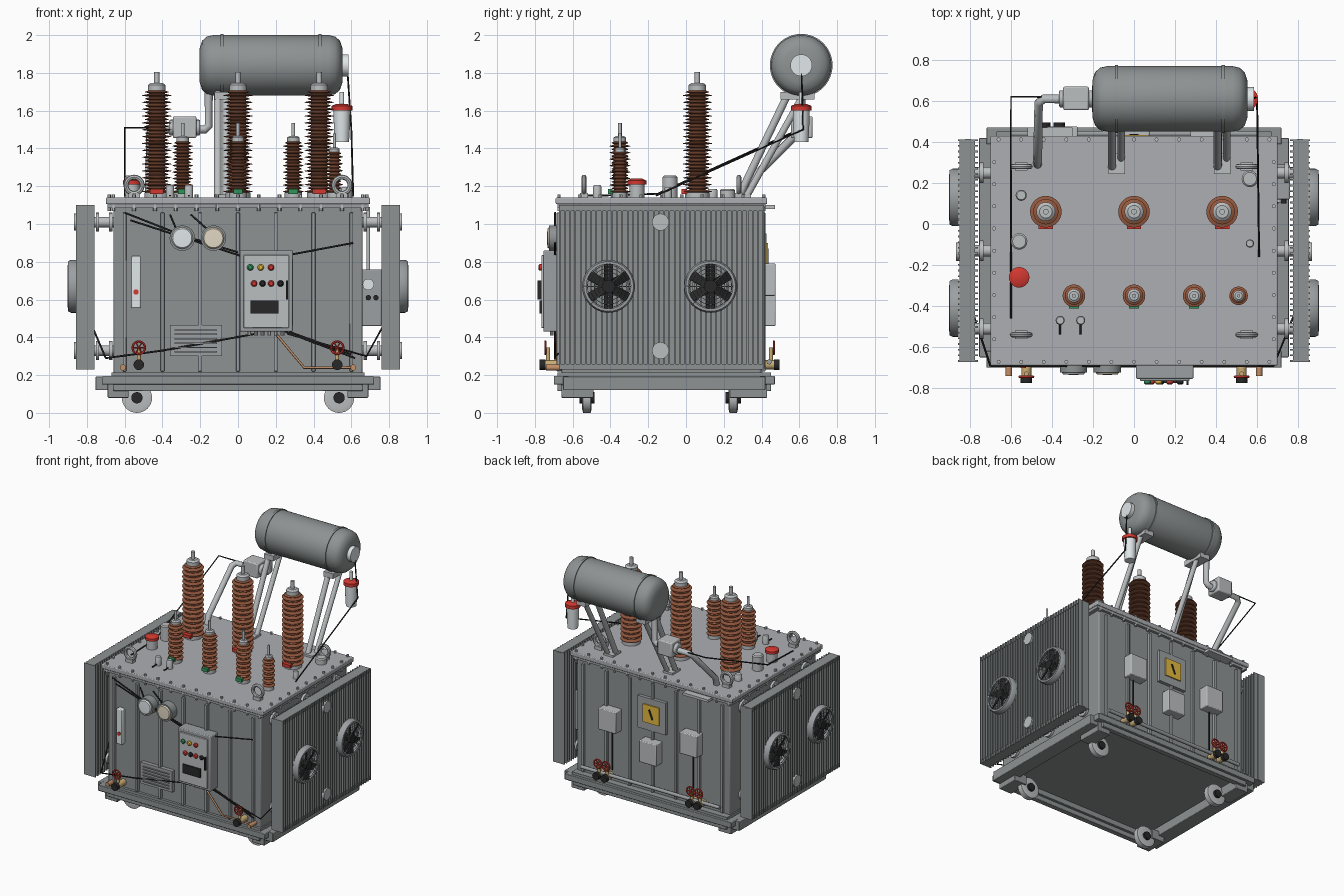
import bpy, bmesh, math
from mathutils import Vector, Matrix

if "Cube" in bpy.data.objects:
    bpy.data.objects.remove(bpy.data.objects["Cube"])

MATS = {}
COL = dict(brown=(.30, .10, .05), red=(.65, .04, .03), black=(.02, .02, .02), green=(.03, .3, .1), amber=(.8, .5, .05),
           white=(.75, .8, .82), beige=(.75, .68, .55), brass=(.6, .42, .18), copper=(.55, .28, .14), pale=(.5, .52, .53),
           grey=(.27, .29, .29), mid=(.33, .35, .36), lid=(.42, .43, .45))


def mat(c):
    if c not in MATS:
        MATS[c] = bpy.data.materials.new(c)
        MATS[c].diffuse_color = (*COL[c], 1)
    return MATS[c]


class Part:
    """Collects primitives into one named object."""
    def __init__(self, name, color='grey'):
        self.name, self.color, self.bm = name, color, bmesh.new()

    def box(self, x0, x1, y0, y1, z0, z1, rot=None):
        m = Matrix.Translation(((x0+x1)/2, (y0+y1)/2, (z0+z1)/2))
        if rot:
            m = m @ rot
        bmesh.ops.create_cube(self.bm, size=1, matrix=m @ Matrix.Diagonal((abs(x1-x0), abs(y1-y0), abs(z1-z0), 1)))
        return self

    def lathe(self, prof, o=(0, 0, 0), axis=(0, 0, 1), n=24, closed=False):
        q = Vector(axis).to_track_quat('Z', 'Y')
        rings = []
        for r, h in prof:
            rings.append([self.bm.verts.new(Vector(o) + q @ Vector((r*math.cos(2*math.pi*i/n), r*math.sin(2*math.pi*i/n), h))) for i in range(n)])
        pairs = list(zip(rings, rings[1:])) + ([(rings[-1], rings[0])] if closed else [])
        for a, b in pairs:
            for i in range(n):
                self.bm.faces.new((a[i], a[(i+1) % n], b[(i+1) % n], b[i]))
        return self

    def cyl(self, p, q, r, n=20):
        d = Vector(q) - Vector(p)
        return self.lathe([(0, 0), (r, 0), (r, d.length), (0, d.length)], p, d, n)

    def ring(self, o, axis, R, r, n=28, m=8):
        return self.lathe([(R+r*math.cos(2*math.pi*k/m), r*math.sin(2*math.pi*k/m)) for k in range(m)], o, axis, n, True)

    def done(self, bevel=0):
        bm = self.bm
        bmesh.ops.remove_doubles(bm, verts=bm.verts, dist=1e-5)
        bmesh.ops.recalc_face_normals(bm, faces=bm.faces)
        for f in bm.faces:
            f.smooth = True
        for e in bm.edges:
            e.smooth = len(e.link_faces) == 2 and e.calc_face_angle(0) < math.radians(35)
        me = bpy.data.meshes.new(self.name)
        bm.to_mesh(me)
        bm.free()
        me.materials.append(mat(self.color))
        ob = bpy.data.objects.new(self.name, me)
        bpy.context.collection.objects.link(ob)
        if bevel:
            b = ob.modifiers.new('bevel', 'BEVEL')
            b.width, b.segments = bevel, 2
        return ob


def tube(name, paths, r, color):
    cu = bpy.data.curves.new(name, 'CURVE')
    cu.dimensions, cu.bevel_depth, cu.bevel_resolution, cu.use_fill_caps = '3D', r, 2, True
    for pts in paths:
        s = cu.splines.new('POLY')
        s.points.add(len(pts)-1)
        for p, c in zip(s.points, pts):
            p.co = (*c, 1)
    cu.materials.append(mat(color))
    bpy.context.collection.objects.link(bpy.data.objects.new(name, cu))


# tank, ribs, lid
Part('tank').box(-.66, .66, -.66, .40, .2, 1.1).done(.01)
p = Part('tank_ribs', 'mid')
for x in (-.6, -.4, -.2, 0, .2, .4, .6):
    p.box(x-.01, x+.01, -.685, -.65, .22, 1.06).box(x-.01, x+.01, .39, .42, .22, 1.06)
p.done(.003)
Part('lid', 'lid').box(-.7, .7, -.69, .43, 1.105, 1.14).done(.006)
Part('tank_rim', 'mid').box(-.69, .69, -.68, .42, 1.085, 1.105).done()
p = Part('lid_bolts', 'pale')
for i in range(13):
    for y in (-.672, .412):
        p.cyl((-.66+.11*i, y, 1.07), (-.66+.11*i, y, 1.155), .01, 6)
for i in range(1, 10):
    for x in (-.682, .682):
        p.cyl((x, -.67+.108*i, 1.07), (x, -.67+.108*i, 1.155), .01, 6)
p.done()

# base frame and wheels
Part('base_plate').box(-.67, .67, -.68, .45, .19, .215).done()
p = Part('base_frame')
for s in (-1, 1):
    p.box(s*.64, s*.755, -.65, .42, .12, .192).box(s*.58, s*.69, -.66, -.49, .08, .155).box(s*.58, s*.69, .23, .43, .08, .155)
for y in (-.66, .43):
    p.box(-.72, .72, y-.04, y+.04, .15, .195).box(-.66, .66, y-.02, y+.02, .115, .155)
p.done(.004)
w, h = Part('wheels', 'pale'), Part('wheel_hubs', 'black')
for x in (-.535, .535):
    for y in (-.525, .25):
        w.lathe([(0, -.02), (.06, -.025), (.08, -.02), (.08, .02), (.06, .025), (0, .02)], (x, y, .08), (0, 1, 0), 32)
        h.cyl((x, y-.04, .08), (x, y+.04, .08), .03)
w.done()
h.done()

# radiators, header pipes, fans on both sides
for s, side in ((-1, 'left'), (1, 'right')):
    p = Part(side+'_radiator')
    p.box(s*.795, s*.825, -.67, .415, .235, 1.095)
    for i in range(40):
        y = -.668+.0276*i
        p.box(s*.76, s*.858, y-.004, y+.004, .23, 1.1)
    for z in (.245, 1.085):
        p.box(s*.775, s*.852, -.665, .41, z-.015, z+.015)
    p.done()
    p = Part(side+'_radiator_pipes', 'pale')
    for z in (.33, 1.01):
        for y in (-.51, -.13, .25):
            p.cyl((s*.65, y, z), (s*.8, y, z), .028)
            for x in (.665, .735):
                p.cyl((s*x, y, z), (s*(x+.018), y, z), .05)
        p.cyl((s*.85, -.135, z), (s*.868, -.135, z), .045)
    p.done()
    for y in (-.41, .13):
        g, b = Part(side+'_fan_guard', 'mid'), Part(side+'_fan_blades', 'black')
        o = (s*.855, y, .67)
        g.lathe([(.128, 0), (.14, 0), (.14, .03), (.132, .045), (.118, .045), (.124, .03)], o, (s, 0, 0), 40, True)
        for R in (.055, .075, .095, .112):
            g.ring((s*.9, y, .67), (1, 0, 0), R, .002, 32, 5)
        for i in range(8):
            a = i*math.pi/4
            g.cyl((s*.898, y, .67), (s*.898, y+.13*math.cos(a), .67+.13*math.sin(a)), .0025, 5)
        b.cyl(o, (s*.902, y, .67), .035)
        for i in range(6):
            m = Matrix.Translation((s*.875, y, .67)) @ Matrix.Rotation(i*math.pi/3, 4, 'X') @ Matrix.Translation((0, 0, .075)) @ Matrix.Rotation(.45, 4, 'Z')
            bmesh.ops.create_cube(b.bm, size=1, matrix=m @ Matrix.Diagonal((.006, .052, .09, 1)))
        g.done()
        b.done()

# conservator with supports, relay and breather
Part('conservator').lathe([(0, -.205), (.09, -.203), (.13, -.19), (.152, -.165), (.16, -.13), (.16, .48), (.152, .515), (.13, .54), (.09, .553), (0, .555)],
                          (0, .61, 1.84), (1, 0, 0), 48).done()
p = Part('conservator_bands')
for x in (-.085, .435):
    p.lathe([(.15, -.008), (.166, -.008), (.166, .008), (.15, .008)], (x, .61, 1.84), (1, 0, 0), 48, True)
p.done()
Part('conservator_gauge', 'white').cyl((.54, .61, 1.84), (.585, .61, 1.84), .058, 32).done()
p = Part('conservator_supports', 'pale')
for x in (-.085, .43):
    p.box(x-.04, x+.04, .245, .345, 1.14, 1.155).box(x-.04, x+.04, .5, .68, 1.66, 1.70)
    p.cyl((x-.022, .28, 1.145), (x-.022, .55, 1.71), .02).cyl((x+.022, .32, 1.145), (x+.022, .63, 1.70), .018)
p.done()
tube('relay_pipe', [[(-.155, .61, 1.75), (-.155, .61, 1.52), (-.175, .61, 1.5), (-.44, .61, 1.5), (-.465, .59, 1.48), (-.47, .31, 1.2), (-.47, .29, 1.13)]], .022, 'pale')
Part('relay', 'pale').box(-.345, -.22, .555, .67, 1.455, 1.57).cyl((-.365, .61, 1.51), (-.2, .61, 1.51), .042).done(.008)
Part('breather_cap', 'red').lathe([(0, 0), (.055, 0), (.055, .025), (.03, .035), (0, .035)], (.55, .61, 1.6)).done()
Part('breather_body', 'white').lathe([(0, -.17), (.038, -.17), (.042, -.1), (.045, 0), (0, 0)], (.55, .61, 1.605)).cyl((.55, .61, 1.6), (.55, .61, 1.7), .012).done()

# bushings
B = [(-.43, .06, .57, .077, 'red'), (0, .06, .57, .077, 'red'), (.43, .06, .57, .077, 'red'),
     (-.293, -.35, .30, .055, 'green'), (0, -.35, .30, .055, 'green'), (.293, -.35, .30, .055, 'green'), (.51, -.35, .245, .045, None)]
for x, y, H, R, tag in B:
    z0, z1 = 1.165, 1.14+H
    n = round((z1-z0)/.0175)//2*2
    st = (z1-z0)/n
    prof = [(0, 0)]
    for i in range(n):
        r = R if i % 2 == 0 else R*.8
        prof += [(R*.55, i*st), (r, i*st+st*.3), (r, i*st+st*.45), (R*.55, i*st+st*.85)]
    Part('bushing_insulator', 'brown').lathe(prof + [(R*.55, z1-z0), (0, z1-z0)], (x, y, z0), n=28).done()
    p = Part('bushing_metal', 'pale').cyl((x, y, 1.135), (x, y, 1.168), R*.85, 28)
    p.lathe([(0, 0), (R*.6, 0), (R*.6, R*.4), (R*.4, R*.55), (0, R*.55)], (x, y, z1-.005))
    p.cyl((x, y, z1), (x, y, z1+.095), R*.18).done()
    if tag:
        Part('phase_tag', tag).box(x-R*.45, x+R*.45, y-R-.008, y-R*.7, 1.16, 1.185).done()

# lifting eyes and lid fittings
p = Part('lifting_eyes', 'pale')
for x in (-.55, .55):
    for y in (-.54, .28):
        p.ring((x, y, 1.205), (0, 1, 0), .043, .013).box(x-.03, x+.03, y-.02, y+.02, 1.135, 1.165)
p.done()
p = Part('lid_fittings', 'pale')
for x, y, r, z in ((-.55, .14, .027, 1.18), (-.56, -.085, .04, 1.25), (.565, .22, .04, 1.18), (.565, -.095, .02, 1.19),
                   (-.36, -.47, .022, 1.2), (-.26, -.47, .022, 1.2), (-.56, -.26, .04, 1.215)):
    p.lathe([(0, 0), (r, 0), (r, z-1.14), (r*.8, z-1.132), (0, z-1.132)], (x, y, 1.138))
p.box(-.52, -.3, .395, .47, 1.08, 1.1).done()
Part('relief_valve_cap', 'red').lathe([(0, 0), (.05, 0), (.05, .02), (.03, .03), (0, .03)], (-.56, -.26, 1.21)).done()

# control cabinet
Part('cabinet', 'mid').box(.01, .29, -.755, -.66, .43, .86).done(.006)
Part('cabinet_door', 'pale').box(.03, .27, -.766, -.75, .45, .835).done(.004)
Part('cabinet_display', 'black').box(.065, .215, -.775, -.76, .525, .595).box(.255, .265, -.785, -.76, .6, .7).done()
for x, z, c in ((.065, .77, 'green'), (.12, .77, 'amber'), (.175, .77, 'red'), (.085, .685, 'red'), (.13, .685, 'black'), (.175, .685, 'red'), (.225, .685, 'black')):
    Part('indicator', c).lathe([(0, 0), (.017, 0), (.017, .015), (.01, .022), (0, .022)], (x, -.76, z), (0, -1, 0), 16).done()
p = Part('cable_glands', 'pale')
for i in range(6):
    p.cyl((.06+.035*i, -.71, .41), (.06+.035*i, -.71, .435), .01, 10)
p.done()

# dial gauges, level gauge, louvre plate
for x, c in ((-.295, 'white'), (-.13, 'beige')):
    Part('dial_case').cyl((x, -.65, .925), (x, -.725, .925), .067, 32).done()
    Part('dial_face', c).lathe([(0, 0), (.057, 0), (.05, .01), (0, .012)], (x, -.724, .925), (0, -1, 0), 32).done()
Part('level_gauge', 'white').box(-.565, -.515, -.695, -.65, .555, .83).done(.006)
Part('level_marker', 'red').cyl((-.54, -.69, .64), (-.54, -.702, .64), .014).done()
p = Part('louvre_plate', 'mid').box(-.36, -.085, -.69, -.65, .3, .465)
for i in range(6):
    p.box(-.335, -.11, -.698, -.685, .32+.023*i, .327+.023*i)
p.done()


# drain valves front and back
def valve(x, y, s):
    Part('valve_body', 'brass').cyl((x, y, .255), (x, y+s*.09, .255), .024).cyl((x, y+s*.07, .255), (x, y+s*.07, .345), .011).done()
    Part('valve_cap', 'black').cyl((x, y+s*.085, .255), (x, y+s*.115, .255), .028).done()
    w = Part('valve_wheel', 'red').ring((x, y+s*.085, .345), (0, 1, 0), .033, .006, 20, 6)
    for a in range(3):
        d = Vector((math.cos(a*math.pi/3), 0, math.sin(a*math.pi/3)))*.033
        c = Vector((x, y+s*.085, .345))
        w.cyl(c-d, c+d, .004, 6)
    w.done()


for s in (-1, 1):
    valve(s*.525, -.66, -1)
    for d in (-.035, .035):
        valve(s*.4+d, .38, 1)
    Part('earth_terminal', 'copper').cyl((s*.61, -.66, .24), (s*.61, -.74, .24), .016).done()

# back boxes, warning plate, bottom pipe
for x, z in ((-.35, .62), (.35, .62), (0, .46)):
    Part('terminal_box', 'pale').box(x-.075, x+.075, .395, .475, z, z+.17).done(.006)
Part('plate_holder', 'mid').box(-.12, .12, .4, .425, .7, .95).done()
Part('warning_plate', 'amber').box(-.07, .07, .42, .434, .76, .9).done()
Part('warning_bolt', 'black').box(-.007, .007, .43, .438, .79, .87, Matrix.Rotation(.4, 4, 'Y')).done()
tube('bottom_pipe', [[(-.6, .44, .27), (.6, .44, .27)]], .014, 'mid')

# side box on the right
Part('side_box', 'mid').box(.655, .76, .12, .29, .46, .76).done(.006)
Part('side_box_dial', 'white').cyl((.69, .125, .68), (.69, .105, .68), .03).done()
Part('side_box_knobs', 'black').cyl((.69, .125, .61), (.69, .1, .61), .014).cyl((.73, .125, .61), (.73, .1, .61), .014).done()
tube('side_conduit', [[(.69, .2, .75), (.69, .2, 1.09)]], .01, 'pale')

# wiring
F = -.693
tube('cables', [[(-.6, F, 1.06), (-.295, F, .94), (0, F, .85)], [(-.57, F, 1.02), (.05, F, .82)],
                [(-.7, F, .29), (-.4, F, .33), (.1, F, .42)], [(.29, F, .84), (.61, F, .9)],
                [(.25, F, .43), (.62, F, .29)], [(.27, F, .43), (.6, F, .31)], [(.26, F, .42), (.68, F, .3), (.79, -.42, .5)],
                [(-.7, F, .29), (-.79, -.42, .5)], [(-.36, -.47, 1.15), (-.36, -.54, 1.15)], [(-.26, -.47, 1.15), (-.26, -.54, 1.15)],
                [(-.36, F, 1.05), (-.33, F, .98)], [(-.25, F, 1.05), (-.16, F, .97)],
                [(-.35, .62, 1.51), (-.6, .62, 1.51), (-.6, -.15, 1.16), (-.6, -.46, 1.15)],
                [(.575, .61, 1.88), (.6, .62, 1.5), (.61, -.16, 1.15)],
                [(-.35, .41, .62), (-.35, .41, .3)], [(.35, .41, .62), (.35, .41, .3)], [(0, .41, .46), (0, .41, .28)]], .005, 'black')
tube('earth_cable', [[(.2, F, .42), (.35, F, .24), (.61, F, .24)]], .007, 'copper')

for m in bpy.data.materials:
    if m.users and not m.is_grease_pencil:
        m.use_nodes = True
        m.node_tree.nodes["Principled BSDF"].inputs["Base Color"].default_value = m.diffuse_color
